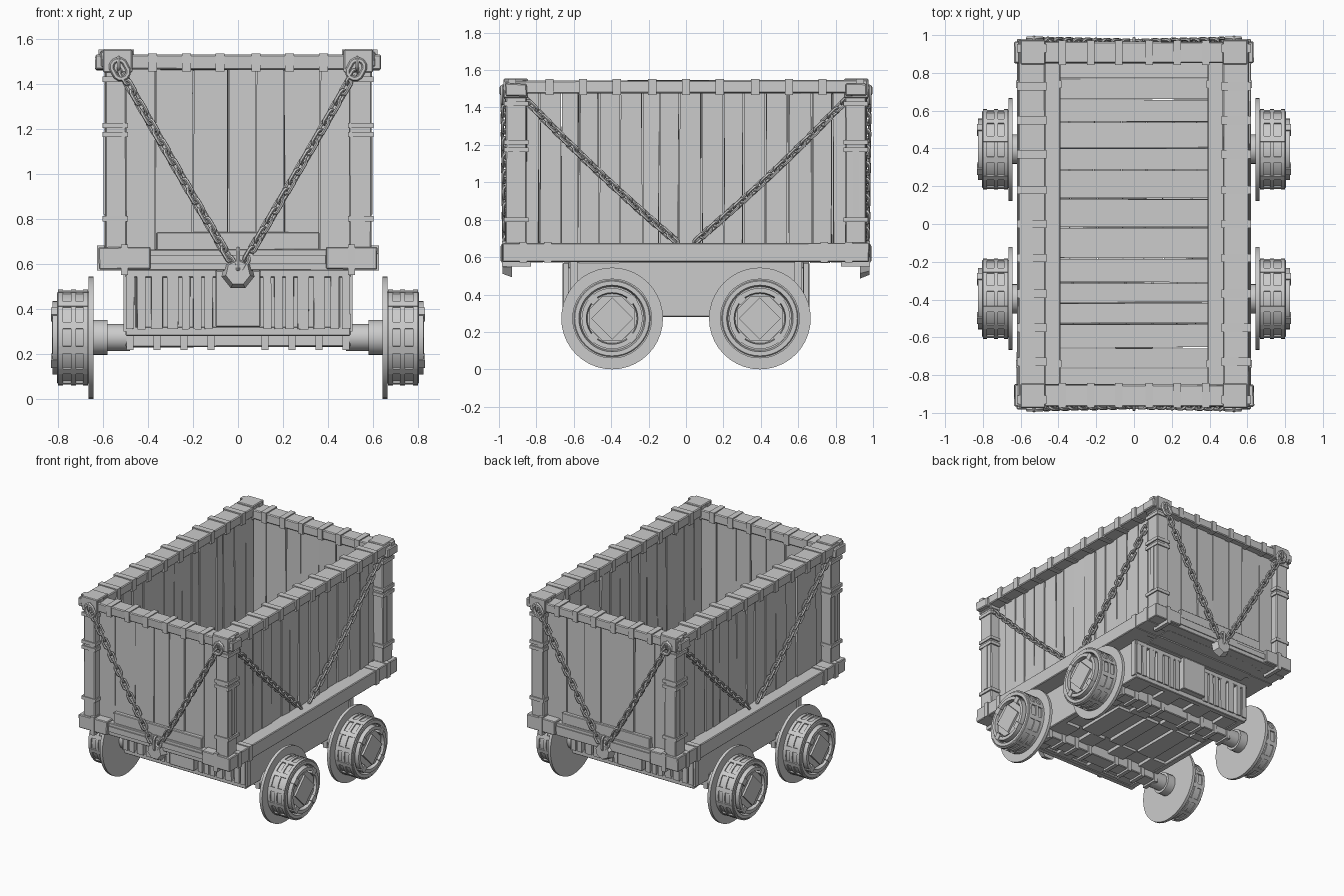
import bpy, bmesh, math, random
from mathutils import Vector, Matrix

if "Cube" in bpy.data.objects:
    bpy.data.objects.remove(bpy.data.objects["Cube"])

random.seed(4)
PM = (-1, 1)


def finish(name, bm, smooth=False):
    bmesh.ops.recalc_face_normals(bm, faces=bm.faces)
    me = bpy.data.meshes.new(name)
    bm.to_mesh(me)
    bm.free()
    ob = bpy.data.objects.new(name, me)
    bpy.context.collection.objects.link(ob)
    if smooth:
        bpy.context.view_layer.objects.active = ob
        ob.select_set(True)
        bpy.ops.object.shade_smooth_by_angle(angle=math.radians(40))
        ob.select_set(False)
    return ob


def boxes(name, items, jitter=0.0, bevel=0.0):
    """One object made of boxes given as (x0, x1, y0, y1, z0, z1)."""
    bm = bmesh.new()
    for x0, x1, y0, y1, z0, z1 in items:
        m = Matrix.Translation(((x0 + x1) / 2, (y0 + y1) / 2, (z0 + z1) / 2)) @ \
            Matrix.Diagonal((abs(x1 - x0), abs(y1 - y0), abs(z1 - z0), 1))
        for v in bmesh.ops.create_cube(bm, size=1, matrix=m)['verts']:
            v.co += Vector([random.uniform(-jitter, jitter) for _ in range(3)])
    if bevel:
        bmesh.ops.bevel(bm, geom=bm.edges[:], offset=bevel, segments=1, affect='EDGES')
    return finish(name, bm)


def splits(a, b, n, gap=0.005):
    """Uneven plank intervals covering a..b."""
    w = [random.uniform(0.75, 1.25) for _ in range(n)]
    t, out = a, []
    for k in w:
        d = k / sum(w) * (b - a)
        out.append((t + gap / 2, t + d - gap / 2))
        t += d
    return out


def lathe(bm, profile, n, side, y, z, phase=0.0):
    """Revolve a closed (x, radius) profile about the axle line."""
    rings = []
    for i in range(n):
        a = 2 * math.pi * i / n + phase
        rings.append([bm.verts.new((side * x, y + r * math.cos(a), z + r * math.sin(a))) for x, r in profile])
    m = len(profile)
    for i in range(n):
        p, q = rings[i], rings[(i + 1) % n]
        for j in range(m):
            k = (j + 1) % m
            bm.faces.new((p[j], p[k], q[k], q[j]))


def disc(bm, x0, x1, r, n, side, y, z, phase=0.0):
    m = Matrix.Translation((side * (x0 + x1) / 2, y, z)) @ Matrix.Rotation(phase, 4, 'X') @ Matrix.Rotation(math.pi / 2, 4, 'Y')
    bmesh.ops.create_cone(bm, cap_ends=True, segments=n, radius1=r, radius2=r, depth=x1 - x0, matrix=m)


def link(bm, m, half=0.019, rad=0.017, wire=0.0085, n=12, k=6):
    """A stadium-shaped chain link, long in local z and flat in local xz."""
    rings = []
    for i in range(n):
        a = 2 * math.pi * (i + 0.5) / n
        d = Vector((math.cos(a), 0, math.sin(a)))
        c = d * rad + Vector((0, 0, half if d.z > 0 else -half))
        rings.append([bm.verts.new(m @ (c + d * wire * math.cos(b) + Vector((0, wire * math.sin(b), 0))))
                      for b in (2 * math.pi * j / k for j in range(k))])
    for i in range(n):
        p, q = rings[i], rings[(i + 1) % n]
        for j in range(k):
            bm.faces.new((p[j], p[(j + 1) % k], q[(j + 1) % k], q[j]))


def chain(name, a, b, sag=0.02):
    a, b = Vector(a), Vector(b)
    n = round((b - a).length / 0.05)
    rot = (b - a).to_track_quat('Z', 'Y').to_matrix().to_4x4()
    bm = bmesh.new()
    for i in range(n + 1):
        t = i / n
        p = a.lerp(b, t) - Vector((0, 0, sag * 4 * t * (1 - t)))
        link(bm, Matrix.Translation(p) @ rot @ Matrix.Rotation(math.radians(40 + 90 * (i % 2)), 4, 'Z'))
    finish(name, bm, True)


# Floor and outer sills
boxes("floor_planks", [(-0.42, 0.42, a, b, 0.57, 0.61) for a, b in splits(-0.88, 0.88, 14)], 0.002)
for s in PM:
    boxes("side_sill", [(s * 0.39, s * 0.62, -0.98, 0.98, 0.575, 0.675)], 0.002, 0.005)
    boxes("side_sill_straps", [(s * 0.385, s * 0.626, y - 0.02, y + 0.02, 0.57, 0.681) for y in (-0.87, -0.74, 0.74, 0.87)])
    boxes("end_sill", [(-0.5, 0.5, s * 0.86, s * 0.955, 0.57, 0.665), (-0.36, 0.36, s * 0.9, s * 0.94, 0.66, 0.74)], 0.002, 0.004)
    boxes("end_sill_plates", [(t * 0.49, t * 0.52, s * 0.83, s * 0.985, 0.55, 0.685) for t in PM]
          + [(-0.39, 0.39, s * 0.95, s * 0.962, 0.60, 0.64)])

# Wall planks
for s in PM:
    boxes("side_wall_planks", [(s * 0.48, s * random.uniform(0.515, 0.53), a, b, 0.66, 1.48)
                               for a, b in splits(-0.87, 0.87, 16, 0.008)], 0.004)
    boxes("end_wall_planks", [(a, b, s * 0.875, s * random.uniform(0.91, 0.922), 0.6, 1.48)
                              for a, b in splits(-0.5, 0.5, 7, 0.006)], 0.003)

# Corner posts with iron bands
for s in PM:
    for t in PM:
        boxes("corner_post", [(s * 0.495, s * 0.592, t * 0.85, t * 0.965, 0.66, 1.48)], 0.003, 0.006)
        boxes("post_bands", [(s * 0.488, s * 0.602, t * 0.842, t * 0.972, z - h, z + h)
                             for z, h in ((0.80, 0.012), (1.175, 0.012), (1.215, 0.012), (1.42, 0.012))]
              + [(s * 0.54, s * 0.598, t * 0.89, t * 0.925, 0.82, 1.17)])

# Top rails with iron straps
for s in PM:
    boxes("side_top_rail", [(s * 0.47, s * 0.612, -0.97, 0.97, 1.475, 1.545)], 0.003, 0.006)
    boxes("side_rail_straps", [(s * 0.462, s * 0.62, y - 0.022, y + 0.022, 1.467, 1.552)
                               for y in (-0.93, -0.73, -0.55, -0.37, -0.18, 0, 0.18, 0.37, 0.55, 0.73, 0.93)])
    boxes("end_top_rail", [(-0.635, 0.635, s * 0.85, s * 0.965, 1.462, 1.528)], 0.003, 0.006)
    boxes("end_rail_straps", [(x - 0.02, x + 0.02, s * 0.842, s * 0.972, 1.455, 1.535)
                              for x in (-0.38, -0.23, -0.08, 0.08, 0.23, 0.38)])
    boxes("end_rail_corner_plates", [(t * 0.47, t * 0.6, s * 0.845, s * 0.975, 1.45, 1.554) for t in PM], 0, 0.005)

# Undercarriage box
boxes("undercarriage_boards", [(a, b, c + 0.002, d, 0.285 + 0.02 * ((i + j) % 2), 0.325)
                               for j, (c, d) in enumerate(((-0.6, -0.2), (-0.2, 0.2), (0.2, 0.6)))
                               for i, (a, b) in enumerate(splits(-0.46, 0.46, 7))], 0.002)
for s in PM:
    boxes("undercarriage_side", [(s * 0.45, s * 0.5, -0.62, 0.62, 0.28, 0.575)], 0.002, 0.005)
    boxes("undercarriage_side_ribs", [(s * 0.49, s * 0.51, y - 0.02, y + 0.02, 0.3, 0.575) for y in (-0.6, 0.6)])
    boxes("undercarriage_end", [(-0.5, 0.5, s * 0.57, s * 0.6, 0.29, 0.575), (-0.5, 0.5, s * 0.59, s * 0.63, 0.54, 0.575),
                                (-0.1, 0.1, s * 0.59, s * 0.66, 0.32, 0.57), (-0.5, 0.5, s * 0.58, s * 0.62, 0.28, 0.32)], 0, 0.004)
    boxes("undercarriage_end_ribs", [(t * x - w, t * x + w, s * 0.59, s * 0.63, 0.31, 0.545) for t in PM
                                     for x, w in ((0.13, 0.018), (0.18, 0.018), (0.23, 0.018), (0.29, 0.025),
                                                  (0.36, 0.025), (0.43, 0.018), (0.48, 0.018))], 0.002)

# Axles and flanged wheels
Z = 0.272
for y in (-0.395, 0.395):
    boxes("axle_beam", [(-0.5, 0.5, y - 0.055, y + 0.055, 0.23, 0.33)], 0.002, 0.005)
    boxes("axle_beam_straps", [(x - 0.015, x + 0.015, y - 0.063, y + 0.063, 0.217, 0.336)
                               for x in (-0.48, -0.36, -0.24, -0.12, 0.12, 0.24, 0.36, 0.48)])
    for s in PM:
        bm = bmesh.new()
        disc(bm, 0.48, 0.59, 0.06, 16, s, y, Z)
        disc(bm, 0.58, 0.65, 0.078, 20, s, y, Z)
        finish("axle_stub", bm, True)
        bm = bmesh.new()
        disc(bm, 0.643, 0.665, 0.272, 40, s, y, Z)
        lathe(bm, ((0.66, 0.205), (0.80, 0.205), (0.805, 0.2), (0.805, 0.178), (0.775, 0.17), (0.66, 0.17)), 40, s, y, Z)
        disc(bm, 0.66, 0.775, 0.175, 40, s, y, Z)
        finish("wheel", bm, True)
        bm = bmesh.new()
        for x in (0.667, 0.72, 0.778):
            lathe(bm, ((x, 0.2), (x, 0.213), (x + 0.022, 0.213), (x + 0.022, 0.2)), 40, s, y, Z)
        finish("wheel_bands", bm, True)
        bm = bmesh.new()
        lathe(bm, ((0.77, 0.163), (0.825, 0.163), (0.825, 0.138), (0.77, 0.132)), 32, s, y, Z)
        disc(bm, 0.77, 0.812, 0.13, 8, s, y, Z, math.pi / 8)
        disc(bm, 0.80, 0.826, 0.112, 4, s, y, Z)
        finish("wheel_hub", bm, True)
        # hub blocks and tread cleats set around the wheel
        bm = bmesh.new()
        c = Matrix.Translation((0, y, Z))
        for i in range(12):
            r = c @ Matrix.Rotation(math.pi / 6 * (i + 0.5), 4, 'X')
            bmesh.ops.create_cube(bm, size=1, matrix=r @ Matrix.Translation((s * 0.735, 0, 0.207)) @ Matrix.Diagonal((0.13, 0.03, 0.012, 1)))
            if i % 3 == 1:
                bmesh.ops.create_cube(bm, size=1, matrix=r @ Matrix.Translation((s * 0.803, 0, 0.145)) @ Matrix.Diagonal((0.056, 0.045, 0.045, 1)))
        finish("wheel_blocks", bm)

# Chains, corner rings and centre anchors
for s in PM:
    for t in PM:
        chain("end_chain", (t * 0.505, s * 0.972, 1.43), (t * 0.025, s * 0.962, 0.60), 0.005)
        chain("side_chain", (t * 0.565, s * 0.86, 1.445), (t * 0.55, s * 0.07, 0.70))
        bm = bmesh.new()
        link(bm, Matrix.Translation((t * 0.525, s * 0.982, 1.465)) @ Matrix.Rotation(t * 0.5, 4, 'Y'), 0.012, 0.032, 0.012)
        link(bm, Matrix.Translation((t * 0.53, s * 0.972, 1.49)) @ Matrix.Rotation(math.pi / 2, 4, 'Z'), 0.008, 0.018, 0.009)
        finish("corner_ring", bm, True)
    bm = bmesh.new()
    link(bm, Matrix.Translation((0, s * 0.965, 0.62)) @ Matrix.Rotation(math.pi / 2, 4, 'Z'), 0.03, 0.018, 0.01)
    bmesh.ops.create_cone(bm, cap_ends=True, segments=7, radius1=0.075, radius2=0.055, depth=0.05,
                          matrix=Matrix.Translation((0, s * 0.955, 0.56)) @ Matrix.Rotation(s * -math.pi / 2, 4, 'X'))
    finish("chain_anchor", bm)
